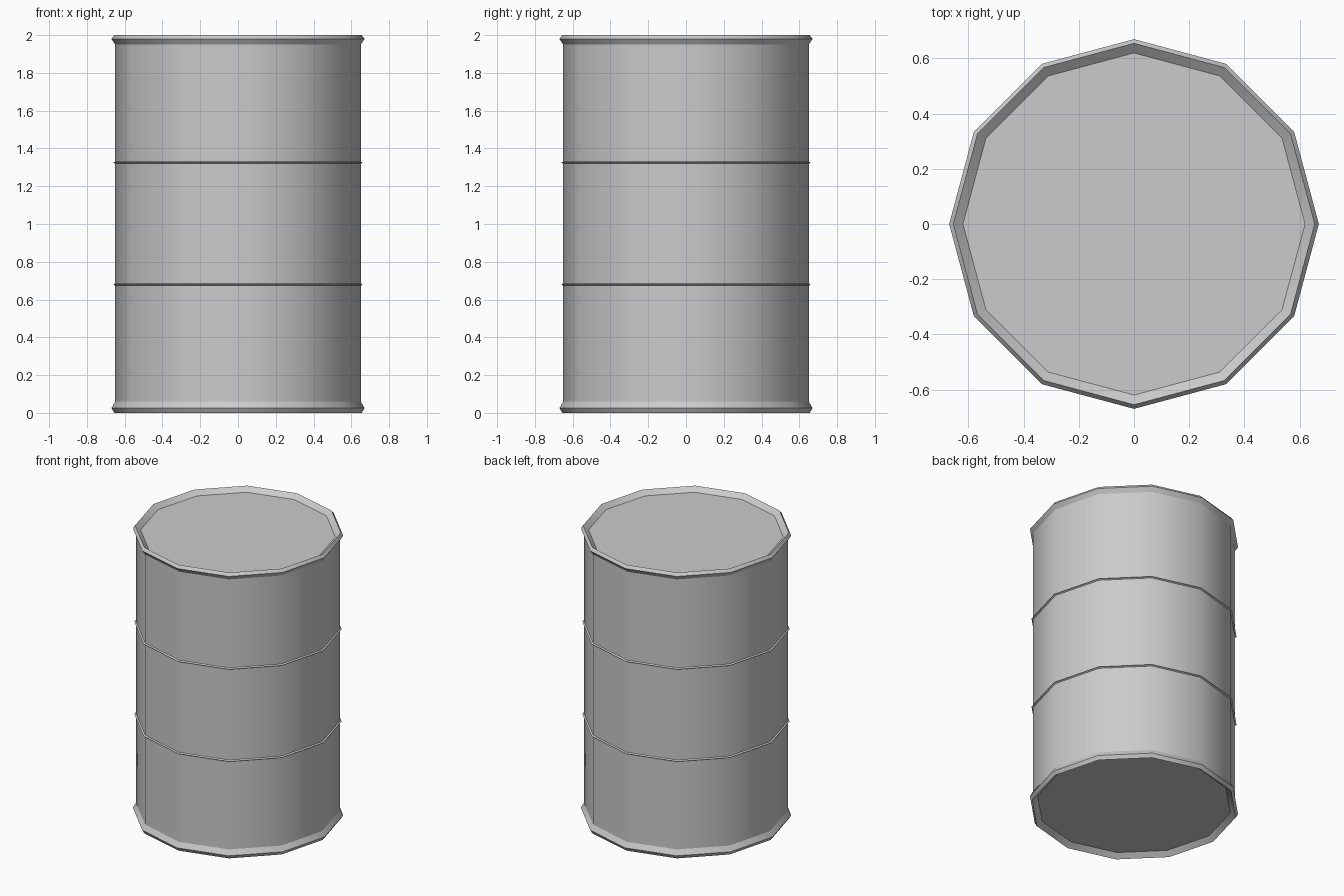
import bpy
import math

SIDES = 12
BODY_R, LID_R = 0.65, 0.62

cube = bpy.data.objects.get("Cube")
if cube:
    bpy.data.objects.remove(cube)

steel = bpy.data.materials.new("grey_steel")
steel.use_nodes = True
GREY = (0.6, 0.6, 0.6, 1)
steel.diffuse_color = GREY
steel.node_tree.nodes["Principled BSDF"].inputs["Base Color"].default_value = GREY


def lathe(name, profile, closed=False):
    """Turn a (radius, height) profile, listed upwards on the outside, about z."""
    verts = [(r * math.cos(a), r * math.sin(a), z)
             for r, z in profile
             for a in (math.tau * i / SIDES for i in range(SIDES))]
    n = len(profile)
    faces = []
    for row in range(n if closed else n - 1):
        up = (row + 1) % n
        for i in range(SIDES):
            j = (i + 1) % SIDES
            faces.append((row * SIDES + i, row * SIDES + j, up * SIDES + j, up * SIDES + i))
    return add_mesh(name, verts, faces)


def disc(name, z, facing_up):
    """A flat end plate."""
    step = math.tau / SIDES
    verts = [(LID_R * math.cos(i * step), LID_R * math.sin(i * step), z) for i in range(SIDES)]
    order = range(SIDES) if facing_up else reversed(range(SIDES))
    return add_mesh(name, verts, [tuple(order)])


def add_mesh(name, verts, faces):
    mesh = bpy.data.meshes.new(name)
    mesh.from_pydata(verts, [], faces)
    mesh.materials.append(steel)
    obj = bpy.data.objects.new(name, mesh)
    bpy.context.collection.objects.link(obj)
    bpy.ops.object.select_all(action="DESELECT")
    obj.select_set(True)
    bpy.context.view_layer.objects.active = obj
    bpy.ops.object.shade_smooth_by_angle(angle=math.radians(31))
    return obj


# Drum wall
lathe("drum_wall", [(BODY_R, 0.06), (BODY_R, 1.95)])

# Flared rims, each sloping inwards to its recessed end plate
lathe("bottom_rim", [(LID_R, 0.03), (0.655, 0), (0.67, 0.025), (BODY_R, 0.06)])
lathe("top_rim", [(BODY_R, 1.95), (0.67, 1.98), (0.655, 2), (LID_R, 1.97)])
disc("bottom_plate", 0.03, False)
disc("lid", 1.97, True)

# Thin raised hoops around the wall
for name, z in (("lower_hoop", 0.68), ("upper_hoop", 1.325)):
    lathe(name, [(BODY_R - 0.005, z - 0.009), (0.66, z), (BODY_R - 0.005, z + 0.009)], closed=True)
